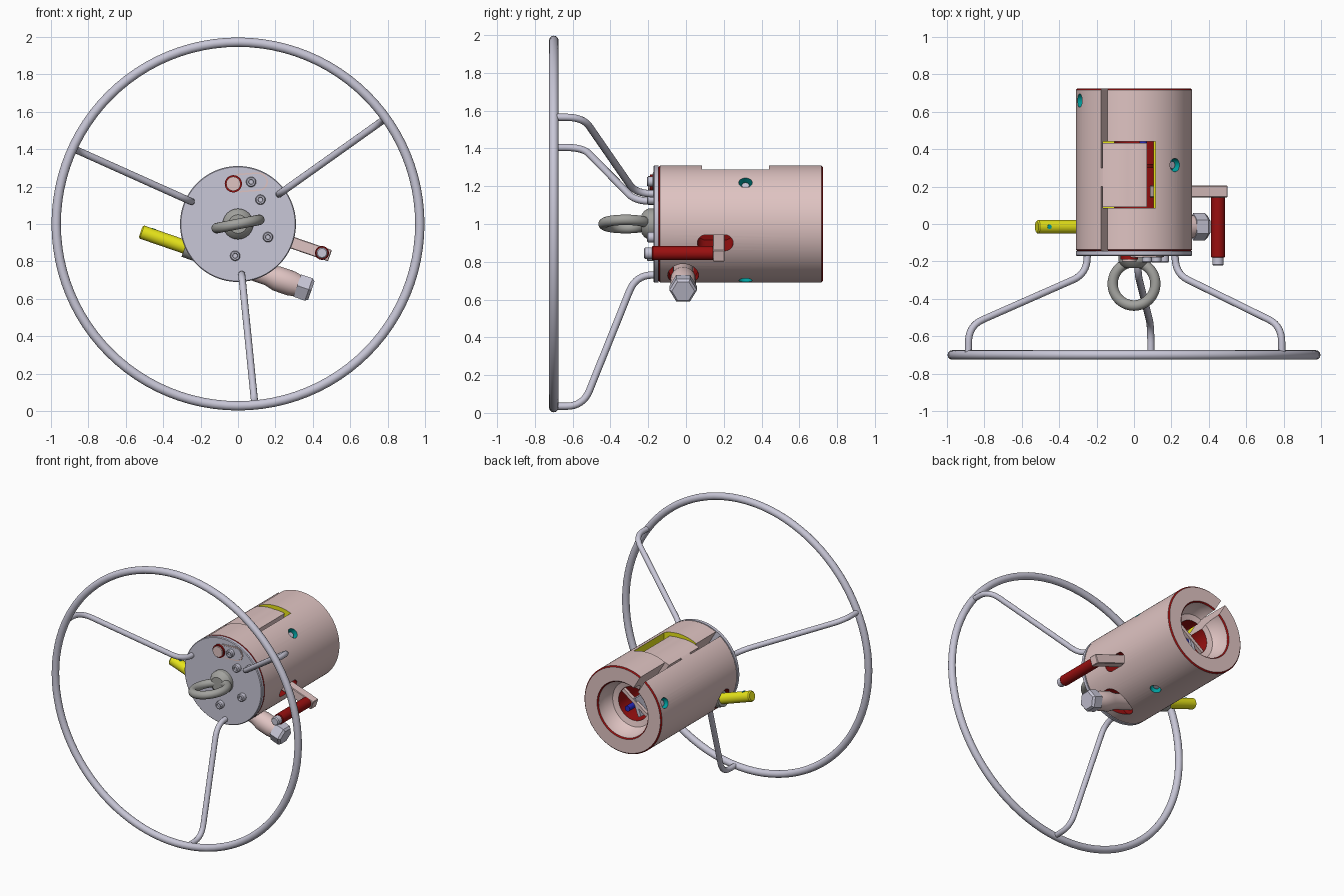
import bpy, bmesh, math
from mathutils import Vector, Matrix

if "Cube" in bpy.data.objects:
    bpy.data.objects.remove(bpy.data.objects["Cube"])


def material(name, rgb):
    m = bpy.data.materials.new(name)
    m.diffuse_color = (*rgb, 1)
    m.use_nodes = True
    m.node_tree.nodes["Principled BSDF"].inputs["Base Color"].default_value = m.diffuse_color
    return m


PINK = material("pink", (.74, .55, .54))
RED = material("dark_red", (.32, .005, .005))
LILAC = material("pale_steel", (.58, .57, .68))
STEEL = material("grey_steel", (.36, .36, .34))
YELLOW = material("yellow", (.8, .78, .01))
TEAL = material("teal", (.0, .36, .36))
BLUE = material("blue", (.02, .02, .5))
C = Vector((0, 0, 1))                      # body axis runs along y through here
Y = Vector((0, 1, 0))
TILT = math.radians(-19)
SIDE = Vector((math.cos(TILT), 0, math.sin(TILT)))


def finish(name, bm, mats, matrix=Matrix()):
    bmesh.ops.recalc_face_normals(bm, faces=bm.faces)
    me = bpy.data.meshes.new(name)
    bm.to_mesh(me)
    bm.free()
    me.transform(matrix)
    for m in mats:
        me.materials.append(m)
    ob = bpy.data.objects.new(name, me)
    bpy.context.collection.objects.link(ob)
    return ob


def lathe(name, prof, mats, origin=C, axis=Y, segs=32, closed=False, red_edges=()):
    """Turn (radius, distance along axis) points about an axis."""
    bm = bmesh.new()
    rings = [[bm.verts.new((r * math.cos(2 * math.pi * i / segs), r * math.sin(2 * math.pi * i / segs), t))
              for i in range(segs)] for r, t in prof]
    n = len(rings)
    for k in range(n if closed else n - 1):
        a, b = rings[k], rings[(k + 1) % n]
        for i in range(segs):
            j = (i + 1) % segs
            f = bm.faces.new((a[i], a[j], b[j], b[i]))
            f.material_index = 1 if k in red_edges else 0
    if not closed:
        bm.faces.new(rings[0])
        bm.faces.new(rings[-1])
    rot = axis.to_track_quat('Z', 'Y').to_matrix().to_4x4()
    return finish(name, bm, mats, Matrix.Translation(origin) @ rot)


def rod(name, r, t0, t1, mat, origin=C, axis=Y, segs=32):
    return lathe(name, [(r, t0), (r, t1)], [mat], origin, axis, segs)


def box(name, lo, hi, mat, angle=0, bevel=0):
    """Box given relative to the body axis, then turned about that axis."""
    lo, hi = Vector(lo), Vector(hi)
    bm = bmesh.new()
    bmesh.ops.create_cube(bm, size=1)
    for v in bm.verts:
        v.co = (lo + hi) / 2 + Vector(a * b for a, b in zip(v.co, hi - lo))
    if bevel:
        bmesh.ops.bevel(bm, geom=bm.edges[:], offset=bevel, segments=1, affect='EDGES')
    return finish(name, bm, [mat], Matrix.Translation(C) @ Matrix.Rotation(-angle, 4, 'Y'))


def obround(name, a, b, r, depth, mat, origin, axis):
    """Flat plate with two round ends, pushed along an axis."""
    bm = bmesh.new()
    pts = []
    for c, s in ((b, -90), (a, 90)):
        for i in range(13):
            w = math.radians(s + 15 * i)
            pts.append(bm.verts.new((c + r * math.cos(w), r * math.sin(w), 0)))
    f = bm.faces.new(pts)
    ext = bmesh.ops.extrude_face_region(bm, geom=[f])["geom"]
    bmesh.ops.translate(bm, vec=(0, 0, depth), verts=[g for g in ext if isinstance(g, bmesh.types.BMVert)])
    u = Y if abs(axis.y) < .5 else Vector((1, 0, 0.07)).normalized()
    m = Matrix((u, axis.cross(u), axis)).transposed().to_4x4()
    return finish(name, bm, [mat], Matrix.Translation(origin) @ m)


def cut(target, cutter):
    mod = target.modifiers.new("cut", 'BOOLEAN')
    mod.operation, mod.solver, mod.object = 'DIFFERENCE', 'EXACT', cutter
    mod.material_mode = 'TRANSFER'
    bpy.context.view_layer.objects.active = target
    bpy.ops.object.modifier_apply(modifier=mod.name)
    bpy.data.objects.remove(cutter)


def tube(name, pts, r, mat, fillet=.09):
    pts = [Vector(p) for p in pts]
    path = [pts[0]]
    for p, q, s in zip(pts, pts[1:], pts[2:]):
        a, b = q + (p - q).normalized() * fillet, q + (s - q).normalized() * fillet
        path += [a * (1 - t) ** 2 + q * 2 * t * (1 - t) + b * t * t for t in (i / 8 for i in range(9))]
    path.append(pts[-1])
    cu = bpy.data.curves.new(name, 'CURVE')
    cu.dimensions, cu.bevel_depth, cu.bevel_resolution, cu.use_fill_caps = '3D', r, 4, True
    sp = cu.splines.new('POLY')
    sp.points.add(len(path) - 1)
    for sp_pt, p in zip(sp.points, path):
        sp_pt.co = (*p, 1)
    cu.materials.append(mat)
    ob = bpy.data.objects.new(name, cu)
    bpy.context.collection.objects.link(ob)


def torus(name, loc, R, r, rot, mat):
    bpy.ops.mesh.primitive_torus_add(location=loc, rotation=rot, major_radius=R, minor_radius=r,
                                     major_segments=96, minor_segments=16)
    bpy.context.object.name = name
    bpy.context.object.data.materials.append(mat)


# Guard wheel and its three bent spokes
torus("wheel_rim", (0, -.7, 1), .972, .025, (math.pi / 2, 0, 0), LILAC)
for i, (ox, oz, ix, iz) in enumerate([(.79, 1.565, .22, 1.16), (-.885, 1.405, -.25, 1.12), (.09, .035, .02, .73)]):
    tube(f"spoke_{i + 1}", [(ox, -.7, oz), (ox, -.545, oz), (ix, -.265, iz), (ix, -.15, iz)], .019, LILAC)

# Hollow cylinder body
body = lathe("body", [(.302, -.145), (.31, -.137), (.31, .717), (.302, .725), (.205, .725), (.197, .717),
                      (.19, .66), (.16, .61), (.12, .60), (.12, -.145)],
             [PINK, RED], segs=96, closed=True, red_edges=(0, 2, 4, 8))

# Labyrinth slot along the top
slot_angle = math.radians(31)
for y0, y1 in ((.3, .8), (-.2, .2)):
    cut(body, box("slot_cutter", (-.021, y0, .05), (.021, y1, .5), PINK, slot_angle))
cut(body, box("window_cutter", (-.165, .085, .06), (.115, .44, .5), YELLOW))

# Lever slot, shaft openings and screw recesses
cut(body, obround("lever_cutter", -.05, .05, .045, .3, RED, C + SIDE * .13 + Y * .155, SIDE))
SHAFT = Vector((0, -.015, .78))
cut(body, rod("shaft_cutter", .082, .02, .5, RED, SHAFT, SIDE))
cut(body, rod("shaft_cutter", .062, -.5, -.15, RED, SHAFT, SIDE))
for i, (deg, y) in enumerate([(45, .315), (-75, .315), (160, .66)]):
    d = Vector((math.cos(math.radians(deg)), 0, math.sin(math.radians(deg))))
    cut(body, rod("screw_cutter", .036, .265, .4, TEAL, C + Y * y, d, 24))
    rod(f"set_screw_{i + 1}", .02, .25, .29, LILAC, C + Y * y, d, 16)

# Tongue filling the window, falling away slightly at its free edge
bm = bmesh.new()
section = []
N = 16
for outer in (True, False):
    for k in range(N + 1):
        f = k / N if outer else 1 - k / N
        a = math.radians(-33 + 47 * f)
        r = .31 - .025 * min(1, f * 1.6) if outer else .125
        section.append(bm.verts.new((r * math.sin(a), .092, r * math.cos(a))))
face = bm.faces.new(section)
ext = bmesh.ops.extrude_face_region(bm, geom=[face])["geom"]
bmesh.ops.translate(bm, vec=(0, .342, 0), verts=[g for g in ext if isinstance(g, bmesh.types.BMVert)])
finish("slot_tongue", bm, [PINK], Matrix.Translation(C))

# Front plate with guide slot, pin and screws
lathe("front_plate", [(.305, -.172), (.31, -.167), (.31, -.145)], [LILAC], segs=96)
obround("guide_slot", -.01, .09, .05, .004, PINK, Vector((.02, -.176, 1.22)), Y)
obround("guide_slot_face", -.01, .09, .042, .004, LILAC, Vector((.02, -.178, 1.22)), Y)
lathe("guide_pin_collar", [(.046, -.19), (.046, -.15)], [RED], Vector((-.025, 0, 1.215)))
lathe("guide_pin", [(.038, -.2), (.038, -.15)], [PINK], Vector((-.025, 0, 1.215)))
for i, (x, z) in enumerate([(.07, 1.225), (.12, 1.13), (.16, .93), (-.015, .83)]):
    p = Vector((x, 0, z))
    lathe(f"plate_screw_{i + 1}", [(.012, -.195), (.014, -.206), (.022, -.206), (.027, -.2), (.027, -.15)],
          [LILAC], p, segs=20)

# Lifting eye
lathe("eye_boss", [(.05, -.235), (.07, -.22), (.082, -.2), (.082, -.16)], [STEEL])
torus("eye_ring", (0, -.32, 1), .116, .028, (0, math.radians(-11), 0), STEEL)

# Crank lever on the right with red handle
box("lever_arm", (.1, .142, -.032), (.52, .205, .032), PINK, TILT, .004)
grip = C + SIDE * .475
lathe("lever_handle", [(.034, -.18), (.037, -.176), (.037, .142)], [RED], grip)
lathe("handle_tip", [(.024, -.222), (.03, -.216), (.03, -.17)], [LILAC], grip)

# Cross shaft: yellow pin on the left, pink stem with hex head on the right
lathe("yellow_pin", [(.03, -.55), (.037, -.543), (.037, -.1)], [YELLOW], SHAFT, SIDE)
rod("pin_dimple", .012, .02, .0385, TEAL, SHAFT - SIDE * .49, Vector((-SIDE.z, 0, SIDE.x)), 16)
rod("pin_collar", .056, -.30, -.12, STEEL, SHAFT, SIDE)
lathe("stem", [(.054, -.12), (.054, .17), (.067, .22), (.067, .30), (.058, .345)], [PINK], SHAFT, SIDE)
lathe("hex_head", [(.073, .335), (.073, .40), (.06, .415)], [LILAC], SHAFT, SIDE, 6)

# Latch inside the bore
rod("bore_floor", .121, .3, .32, RED)
box("latch_bar", (-.13, .56, -.012), (.12, .585, .012), PINK, math.radians(35))
box("latch_link", (-.012, .45, -.1), (.012, .58, .03), LILAC, math.radians(-20))
rod("latch_peg", .02, .32, .6, BLUE, C + Vector((.05, 0, -.05)), Y, 16)

# Smooth round faces, keep sharp edges
bpy.ops.object.select_all(action='DESELECT')
for ob in bpy.context.scene.objects:
    if ob.type == 'MESH':
        ob.select_set(True)
        bpy.context.view_layer.objects.active = ob
bpy.ops.object.shade_smooth_by_angle(angle=math.radians(30))
